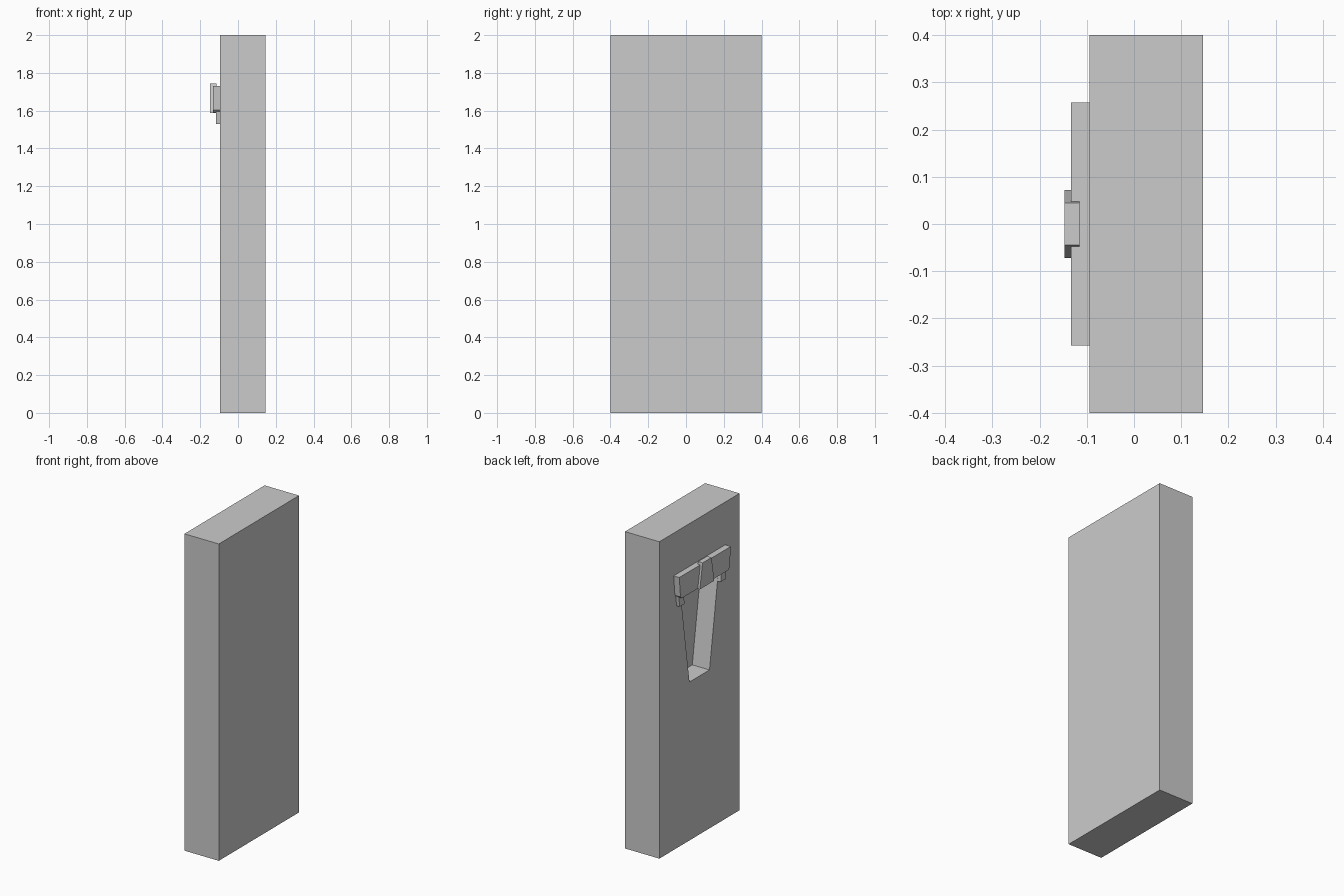
import bpy, bmesh

if "Cube" in bpy.data.objects:
    bpy.data.objects.remove(bpy.data.objects["Cube"])

FACE = -0.094  # x of the wall face that carries the niche


def prism(name, outline, x0, x1):
    """Extrude a (y, z) outline along x."""
    bm = bmesh.new()
    face = bm.faces.new([bm.verts.new((x0, y, z)) for y, z in outline])
    ext = bmesh.ops.extrude_face_region(bm, geom=[face])
    verts = [g for g in ext["geom"] if isinstance(g, bmesh.types.BMVert)]
    bmesh.ops.translate(bm, verts=verts, vec=(x1 - x0, 0, 0))
    bmesh.ops.recalc_face_normals(bm, faces=bm.faces)
    mesh = bpy.data.meshes.new(name)
    bm.to_mesh(mesh)
    bm.free()
    obj = bpy.data.objects.new(name, mesh)
    bpy.context.collection.objects.link(obj)
    return obj


def symmetric(half):
    """Complete an outline listed bottom to top on the +y side."""
    return half + [(-y, z) for y, z in reversed(half)]


# Wall slab
wall = prism("wall", symmetric([(0.4, 0), (0.4, 2)]), FACE, 0.146)

# Tapered niche cut into the wall
cutter = prism("niche_cutter", symmetric([(0.1, 1.0), (0.19, 1.6)]), FACE - 0.1, 0.026)
cut = wall.modifiers.new("niche", "BOOLEAN")
cut.operation = "DIFFERENCE"
cut.solver = "EXACT"
cut.object = cutter
bpy.context.view_layer.objects.active = wall
wall.select_set(True)
bpy.ops.object.modifier_apply(modifier="niche")
bpy.data.objects.remove(cutter)

# Lintel with clipped lower corners
prism("lintel", symmetric([(0.232, 1.59), (0.245, 1.603), (0.257, 1.73)]), -0.133, FACE)

# Keystone, wider at the bottom
prism("keystone", symmetric([(0.072, 1.588), (0.045, 1.745)]), -0.147, -0.115)

# Corbels under the lintel ends
for side, label in ((1, "left"), (-1, "right")):
    outline = [(0.18, 1.53), (0.228, 1.53), (0.238, 1.60), (0.19, 1.60)]
    prism("corbel_" + label, [(side * y, z) for y, z in outline], -0.116, FACE)
